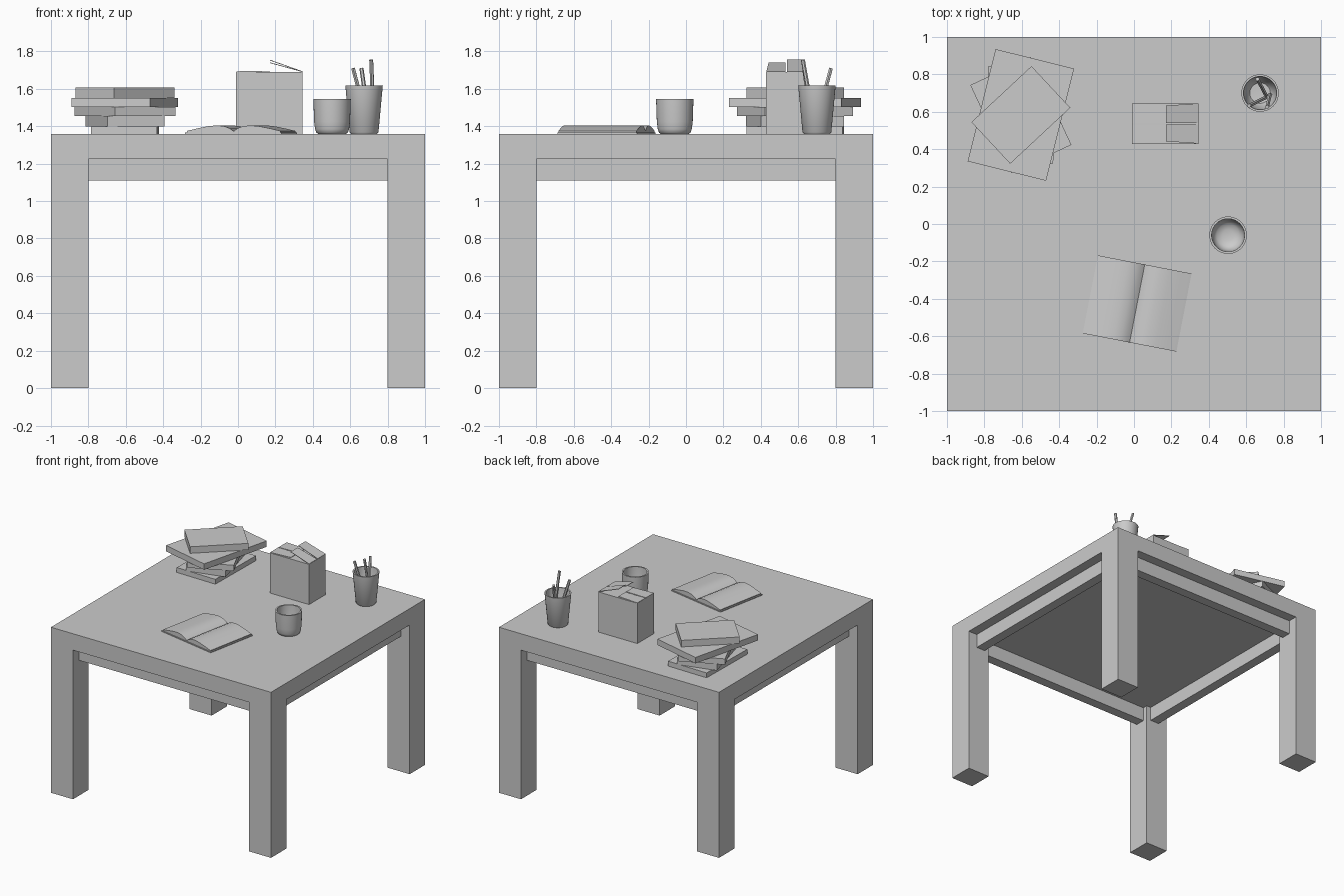
import bpy, bmesh, math
from mathutils import Vector, Matrix

if "Cube" in bpy.data.objects:
    bpy.data.objects.remove(bpy.data.objects["Cube"])

TOP = 1.36      # table surface height


def finish(bm, name, smooth=False):
    bmesh.ops.recalc_face_normals(bm, faces=bm.faces)
    me = bpy.data.meshes.new(name)
    bm.to_mesh(me)
    bm.free()
    ob = bpy.data.objects.new(name, me)
    bpy.context.collection.objects.link(ob)
    if smooth:
        bpy.ops.object.select_all(action='DESELECT')
        ob.select_set(True)
        bpy.context.view_layer.objects.active = ob
        bpy.ops.object.shade_smooth_by_angle(angle=math.radians(40))
    return ob


def box(name, centre, size, angle=0):
    bm = bmesh.new()
    bmesh.ops.create_cube(bm, size=1, matrix=Matrix.Diagonal((*size, 1)))
    ob = finish(bm, name)
    ob.location = centre
    ob.rotation_euler.z = math.radians(angle)
    return ob


def lathe(name, centre, profile, steps=40):
    bm = bmesh.new()
    vs = [bm.verts.new((r, 0, z)) for r, z in profile]
    es = [bm.edges.new(p) for p in zip(vs, vs[1:])]
    bmesh.ops.spin(bm, geom=vs + es, cent=(0, 0, 0), axis=(0, 0, 1),
                   angle=math.tau, steps=steps)
    bmesh.ops.remove_doubles(bm, verts=bm.verts, dist=1e-4)
    ob = finish(bm, name, smooth=True)
    ob.location = centre
    return ob


def prism(name, profile, depth):
    """Extrude an (x, z) outline along y, centred."""
    bm = bmesh.new()
    f = bm.faces.new([bm.verts.new((x, -depth / 2, z)) for x, z in profile])
    ext = bmesh.ops.extrude_face_region(bm, geom=[f], use_keep_orig=True)
    bmesh.ops.translate(bm, vec=(0, depth, 0),
                        verts=[v for v in ext['geom'] if isinstance(v, bmesh.types.BMVert)])
    return finish(bm, name, smooth=True)


# Table: slab on a 3x3 layout, corner cells pulled down into legs
bm = bmesh.new()
c = (-1, -0.8, 0.8, 1)
low = [[bm.verts.new((x, y, 1.225)) for y in c] for x in c]
cells = {(i, j): bm.faces.new((low[i][j], low[i][j + 1], low[i + 1][j + 1], low[i + 1][j]))
         for i in range(3) for j in range(3)}
ext = bmesh.ops.extrude_face_region(bm, geom=list(cells.values()), use_keep_orig=True)
for v in ext['geom']:
    if isinstance(v, bmesh.types.BMVert):
        v.co.z = TOP
for k in ((0, 0), (0, 2), (2, 0), (2, 2)):
    leg = bmesh.ops.extrude_discrete_faces(bm, faces=[cells[k]])['faces'][0]
    for v in leg.verts:
        v.co.z = 0
bmesh.ops.remove_doubles(bm, verts=bm.verts, dist=1e-4)
bmesh.ops.dissolve_limit(bm, angle_limit=0.01, verts=bm.verts, edges=bm.edges)
finish(bm, "table")

# Apron rails between the legs
for name, x, y in (("front", 0, -1), ("back", 0, 1), ("left", -1, 0), ("right", 1, 0)):
    size = (1.6, 0.08, 0.115) if y else (0.08, 1.6, 0.115)
    box(name + "_rail", (0.88 * x, 0.88 * y, 1.168), size)

# Stack of closed books: size x, size y, bottom, top, angle
books = ((0.355, 0.515, 1.36, 1.40, -1), (0.315, 0.46, 1.40, 1.455, 15),
         (0.355, 0.518, 1.455, 1.503, 25), (0.432, 0.618, 1.503, 1.552, -14),
         (0.439, 0.304, 1.552, 1.606, 43))
for i, (w, d, z0, z1, a) in enumerate(books):
    box(f"stacked_book_{i + 1}", (-0.605, 0.583, (z0 + z1) / 2), (w, d, z1 - z0), a)

# Open book: flat cover and two arched page blocks
half = [(0.02, 1.388), (0.05, 1.400), (0.09, 1.405), (0.14, 1.400), (0.2, 1.388), (0.255, 1.375)]
outline = ([(-0.255, 1.367)] + [(-x, z) for x, z in reversed(half)] + [(0, 1.373)]
           + half + [(0.255, 1.367)])
pages = prism("open_book_pages", outline, 0.425)
cover = box("open_book_cover", (0, 0, 1.3635), (0.526, 0.434, 0.007))
for ob in (pages, cover):
    ob.location.x, ob.location.y = 0.017, -0.425
    ob.rotation_euler.z = math.radians(-11)

# Carton with flat left flaps and lifted right flaps
box("carton", (0.168, 0.537, 1.525), (0.355, 0.216, 0.33))


def flap(name, hinge_x, y0, y1, tip, inner):
    """Thin sheet from the hinge edge to the free edge, tapered on its outer side."""
    taper = 0.012 if inner > 0 else -0.012
    ya, yb = (y0 + taper, y1) if inner > 0 else (y0, y1 + taper)
    bm = bmesh.new()
    quad = [(hinge_x, y0, 1.69), (hinge_x, y1, 1.69), (tip[0], yb, tip[1]), (tip[0], ya, tip[1])]
    lo = [bm.verts.new(p) for p in quad]
    hi = [bm.verts.new((x, y, z + 0.004)) for x, y, z in quad]
    bm.faces.new(lo)
    bm.faces.new(hi)
    for i in range(4):
        j = (i + 1) % 4
        bm.faces.new((lo[i], lo[j], hi[j], hi[i]))
    finish(bm, name)


flap("carton_flap_right_front", 0.345, 0.43, 0.533, (0.17, 1.738), 1)
flap("carton_flap_right_back", 0.345, 0.541, 0.645, (0.17, 1.752), -1)
flap("carton_flap_left_front", -0.009, 0.43, 0.533, (0.17, 1.692), 1)
flap("carton_flap_left_back", -0.009, 0.541, 0.645, (0.17, 1.692), -1)

# Drinking cup with rounded base
lathe("cup", (0.503, -0.06, TOP),
      [(0, 0), (0.075, 0), (0.084, 0.006), (0.091, 0.025), (0.096, 0.065), (0.1, 0.185),
       (0.088, 0.185), (0.085, 0.08), (0.078, 0.045), (0.06, 0.022), (0.03, 0.014), (0, 0.012)])

# Tapered pencil holder
lathe("pencil_holder", (0.674, 0.70, TOP),
      [(0, 0), (0.07, 0), (0.077, 0.008), (0.1, 0.257), (0.089, 0.257),
       (0.068, 0.035), (0.055, 0.018), (0, 0.014)])

# Pencils: base point to tip point
pencils = (((0.70, 0.675, 1.39), (0.615, 0.632, 1.71)),
           ((0.705, 0.69, 1.39), (0.66, 0.775, 1.71)),
           ((0.727, 0.69, 1.39), (0.712, 0.625, 1.755)))
for i, (a, b) in enumerate(pencils):
    a, b = Vector(a), Vector(b)
    bm = bmesh.new()
    bmesh.ops.create_cone(bm, cap_ends=True, segments=6, radius1=0.011, radius2=0.011,
                          depth=(b - a).length)
    ob = finish(bm, f"pencil_{i + 1}")
    ob.location = (a + b) / 2
    ob.rotation_euler = (b - a).to_track_quat('Z', 'Y').to_euler()
